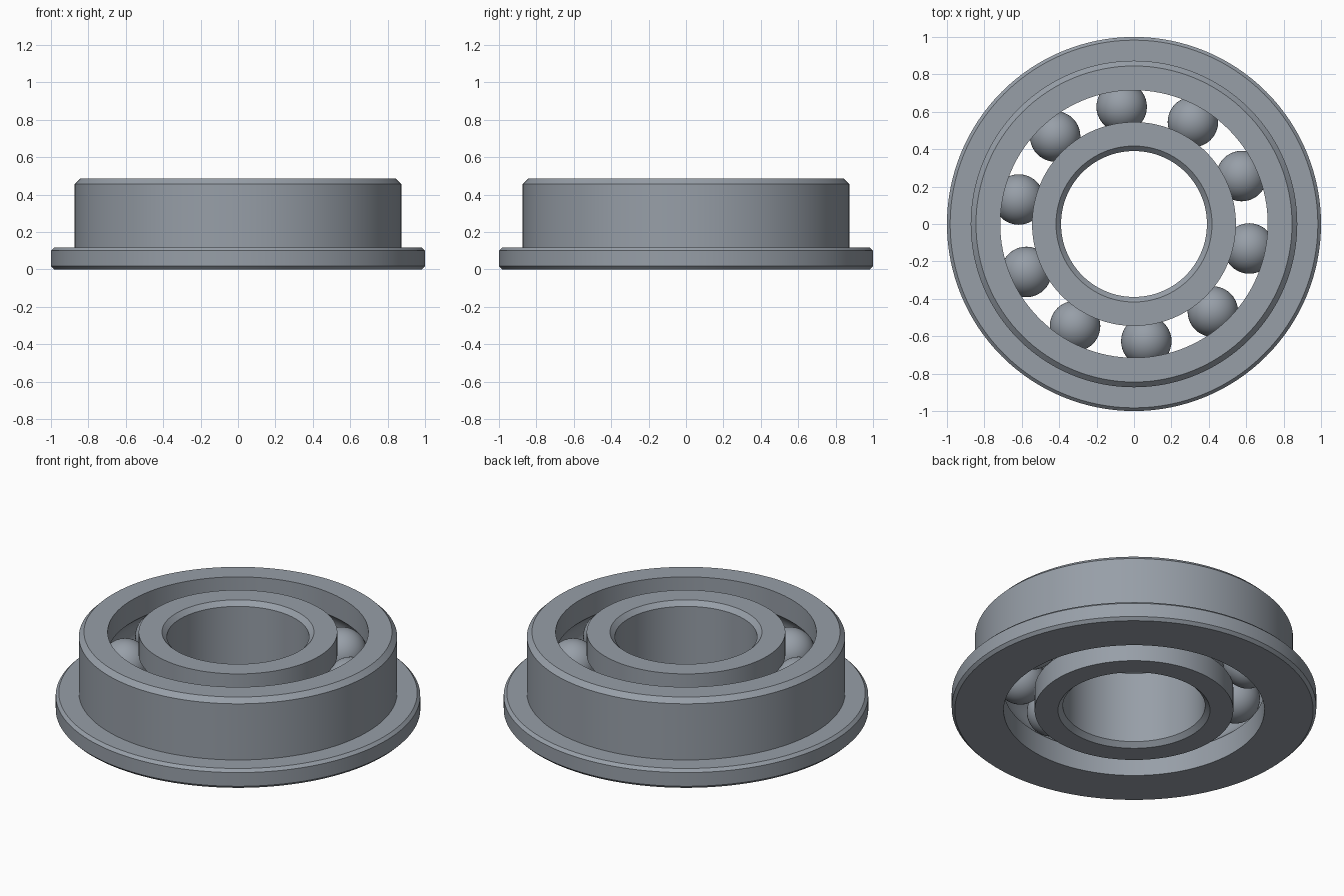
import bpy, bmesh
from math import sin, cos, pi, radians, acos
from mathutils import Vector

cube = bpy.data.objects.get("Cube")
if cube:
    bpy.data.objects.remove(cube, do_unlink=True)

HEIGHT = 0.485
MID = HEIGHT / 2
PITCH = 0.63          # radius of the ball circle
BALL = 0.135
GROOVE = 0.137
BALLS = 10

steel = bpy.data.materials.new("steel_grey")
steel.use_nodes = True
colour = (0.31, 0.345, 0.39, 1)
steel.diffuse_color = colour
steel.node_tree.nodes["Principled BSDF"].inputs["Base Color"].default_value = colour


def finish(bm, name):
    bmesh.ops.recalc_face_normals(bm, faces=bm.faces)
    mesh = bpy.data.meshes.new(name)
    bm.to_mesh(mesh)
    bm.free()
    mesh.materials.append(steel)
    obj = bpy.data.objects.new(name, mesh)
    bpy.context.collection.objects.link(obj)
    bpy.ops.object.select_all(action='DESELECT')
    obj.select_set(True)
    bpy.context.view_layer.objects.active = obj
    bpy.ops.object.shade_smooth_by_angle(angle=radians(25))
    return obj


def lathe(name, profile, segments=128):
    """Revolve a closed (radius, height) profile about z."""
    bm = bmesh.new()
    verts = [bm.verts.new((r, 0, z)) for r, z in profile]
    edges = [bm.edges.new((v, verts[i - 1])) for i, v in enumerate(verts)]
    bmesh.ops.spin(bm, geom=verts + edges, cent=(0, 0, 0), axis=(0, 0, 1),
                   angle=2 * pi, steps=segments, use_merge=True)
    bmesh.ops.remove_doubles(bm, verts=bm.verts, dist=1e-5)
    return finish(bm, name)


def raceway(wall, side, steps=14):
    """Groove arc, bottom to top, cut into a wall on one side of the balls."""
    half = acos(abs(wall - PITCH) / GROOVE)
    angles = [half * (2 * i / steps - 1) for i in range(steps + 1)]
    return [(PITCH + side * GROOVE * cos(a), MID + GROOVE * sin(a)) for a in angles]


# Outer ring: flange at the base, chamfered rim, grooved inner wall
outer = [(0.715, HEIGHT), (0.845, HEIGHT), (0.873, 0.457), (0.873, 0.117),
         (0.983, 0.117), (1.0, 0.1), (1.0, 0.017), (0.983, 0), (0.715, 0)]
lathe("flanged_outer_ring", outer + raceway(0.715, 1))

# Inner ring: chamfered bore, grooved outer wall
inner = [(0.545, HEIGHT), (0.417, HEIGHT), (0.39, HEIGHT - 0.027),
         (0.39, 0.027), (0.417, 0), (0.545, 0)]
lathe("inner_ring", inner + raceway(0.545, -1))

# Balls
for i in range(BALLS):
    a = radians(24) + i * 2 * pi / BALLS
    bm = bmesh.new()
    bmesh.ops.create_uvsphere(bm, u_segments=40, v_segments=24, radius=BALL)
    ball = finish(bm, f"ball_{i + 1}")
    ball.location = Vector((PITCH * cos(a), PITCH * sin(a), MID))
